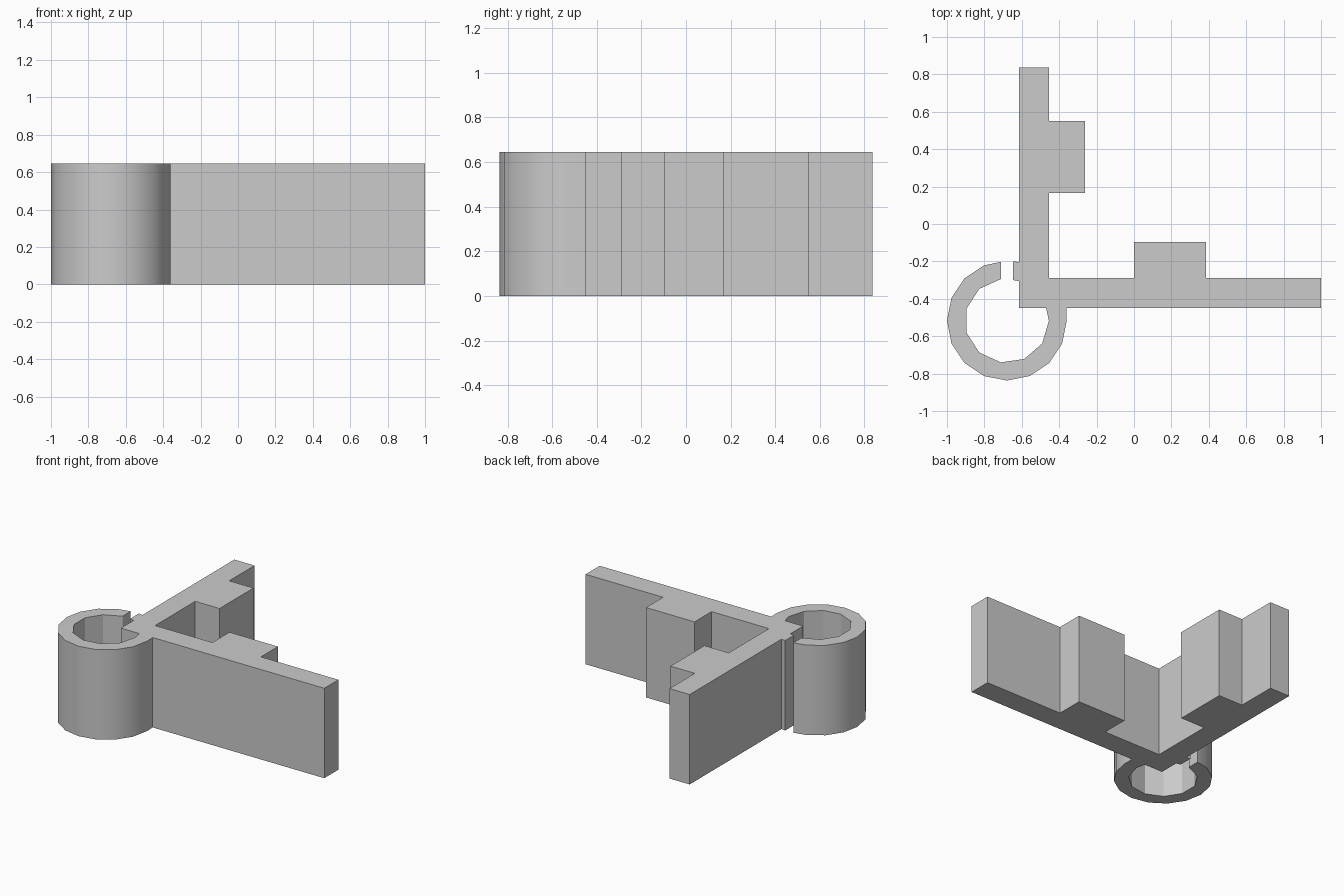
import bpy
import bmesh
from math import cos, sin, radians

cube = bpy.data.objects.get("Cube")
if cube:
    bpy.data.objects.remove(cube, do_unlink=True)

HEIGHT = 0.645
CX, CY = -0.68, -0.517      # clip ring centre
R_OUT, R_IN = 0.32, 0.225


def arc(radius, sides, first, last):
    """Corners first..last of a regular polygon around the ring centre."""
    step = 1 if last >= first else -1
    return [(CX + radius * cos(radians(360 * i / sides)),
             CY + radius * sin(radians(360 * i / sides)))
            for i in range(first, last + step, step)]


# Two arms at a right angle, each with a block on its inner side
arms = [(-0.362, -0.45), (1, -0.45), (1, -0.29), (0.385, -0.29),
        (0.385, -0.097), (0, -0.097), (0, -0.29), (-0.455, -0.29),
        (-0.455, 0.165), (-0.262, 0.165), (-0.262, 0.55),
        (-0.455, 0.55), (-0.455, 0.837), (-0.615, 0.837)]

# Small lip on one side of the clip slit, then the arm corner inside the ring
lip = [(-0.615, -0.203), (-0.647, -0.2), (-0.647, -0.3), (-0.615, -0.305)]
corner = [(-0.615, -0.45), (-0.47, -0.45)]

# Open clip ring: 11-sided bore, slit, 16-sided outside
bore = arc(R_IN, 11, 0, -8)
slit = [(-0.71, -0.291), (-0.71, -0.202)]
outside = arc(R_OUT, 16, 5, 16)

profile = arms + lip + corner + bore + slit + outside

bm = bmesh.new()
base = bm.faces.new([bm.verts.new((x, y, 0)) for x, y in profile])
top = bmesh.ops.extrude_face_region(bm, geom=[base], use_keep_orig=True)
bmesh.ops.translate(bm, vec=(0, 0, HEIGHT),
                    verts=[v for v in top["geom"] if isinstance(v, bmesh.types.BMVert)])
bmesh.ops.recalc_face_normals(bm, faces=bm.faces)
mesh = bpy.data.meshes.new("corner_bracket_with_clip")
bm.to_mesh(mesh)
bm.free()

grey = bpy.data.materials.new("light grey")
grey.use_nodes = True
grey.diffuse_color = (0.6, 0.6, 0.6, 1)
grey.node_tree.nodes["Principled BSDF"].inputs["Base Color"].default_value = (0.6, 0.6, 0.6, 1)
mesh.materials.append(grey)

bracket = bpy.data.objects.new("corner_bracket_with_clip", mesh)
bpy.context.collection.objects.link(bracket)
bpy.ops.object.select_all(action="DESELECT")
bracket.select_set(True)
bpy.context.view_layer.objects.active = bracket
bpy.ops.object.shade_smooth_by_angle(angle=radians(30))
